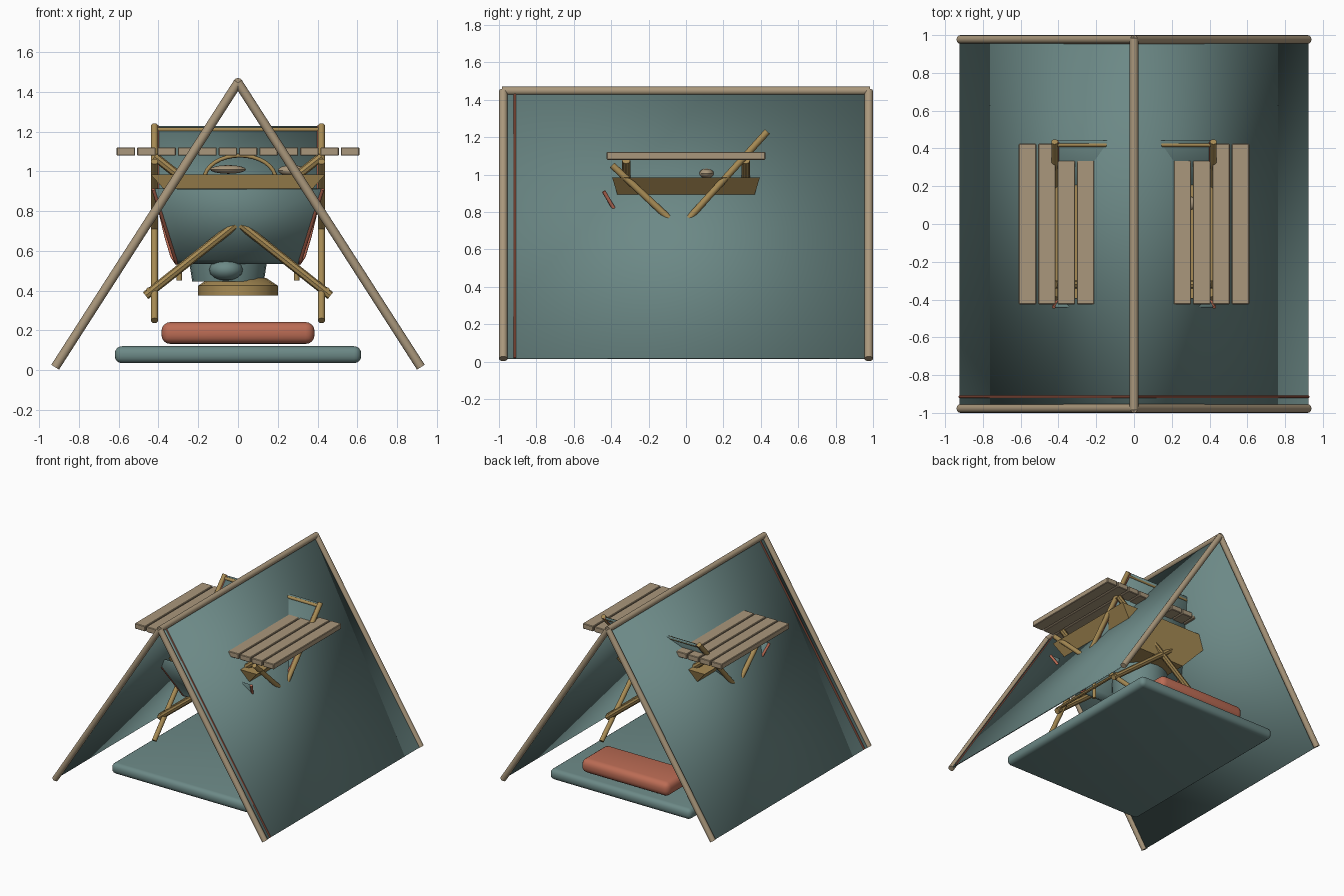
import bpy, bmesh, math
from mathutils import Vector, Matrix

if "Cube" in bpy.data.objects:
    bpy.data.objects.remove(bpy.data.objects["Cube"])


def material(name, rgb):
    m = bpy.data.materials.new(name)
    m.use_nodes = True
    m.diffuse_color = (*rgb, 1)
    m.node_tree.nodes["Principled BSDF"].inputs["Base Color"].default_value = (*rgb, 1)
    return m


CANVAS = material("canvas teal", (0.15, 0.25, 0.24))
POLE = material("pale wood", (0.40, 0.31, 0.20))
WOOD = material("golden wood", (0.39, 0.26, 0.09))
RED = material("terracotta", (0.50, 0.15, 0.09))


def finish(name, bm, mat):
    bmesh.ops.recalc_face_normals(bm, faces=bm.faces)
    for f in bm.faces:
        f.smooth = True
    me = bpy.data.meshes.new(name)
    bm.to_mesh(me)
    bm.free()
    me.set_sharp_from_angle(angle=math.radians(35))
    me.materials.append(mat)
    ob = bpy.data.objects.new(name, me)
    bpy.context.scene.collection.objects.link(ob)
    return ob


def box(name, center, size, mat, bevel=0, segments=1):
    bm = bmesh.new()
    bmesh.ops.create_cube(bm, size=1, matrix=Matrix.Translation(center) @ Matrix.Diagonal((*size, 1)))
    if bevel:
        bmesh.ops.bevel(bm, geom=bm.edges[:], offset=bevel, segments=segments, profile=0.5, affect='EDGES')
    return finish(name, bm, mat)


def rod(name, a, b, r, mat, sides=12):
    a, b = Vector(a), Vector(b)
    d = b - a
    bm = bmesh.new()
    bmesh.ops.create_cone(bm, cap_ends=True, segments=sides, radius1=r, radius2=r, depth=d.length,
                          matrix=Matrix.Translation((a + b) / 2) @ d.to_track_quat('Z', 'Y').to_matrix().to_4x4())
    return finish(name, bm, mat)


def lathe(name, profile, center, mat, sides=24):
    bm = bmesh.new()
    vs = [bm.verts.new((center[0] + r, center[1], z)) for r, z in profile]
    es = [bm.edges.new(p) for p in zip(vs, vs[1:])]
    bmesh.ops.spin(bm, geom=vs + es, cent=(*center, 0), axis=(0, 0, 1), angle=math.tau, steps=sides, use_duplicate=False)
    bmesh.ops.remove_doubles(bm, verts=bm.verts, dist=0.0005)
    return finish(name, bm, mat)


def tube(name, points, r, mat):
    cu = bpy.data.curves.new(name, 'CURVE')
    cu.dimensions = '3D'
    cu.bevel_depth = r
    cu.bevel_resolution = 2
    cu.use_fill_caps = True
    sp = cu.splines.new('POLY')
    sp.points.add(len(points) - 1)
    for p, co in zip(sp.points, points):
        p.co = (*co, 1)
    cu.materials.append(mat)
    ob = bpy.data.objects.new(name, cu)
    bpy.context.scene.collection.objects.link(ob)
    return ob


def sheet(name, rows, mat, thick):
    # Ribbon of quads between paired points, given a little thickness
    bm = bmesh.new()
    pairs = [(bm.verts.new(a), bm.verts.new(b)) for a, b in rows]
    for (a, b), (c, d) in zip(pairs, pairs[1:]):
        bm.faces.new((a, b, d, c))
    ob = finish(name, bm, mat)
    mod = ob.modifiers.new("thickness", 'SOLIDIFY')
    mod.thickness = thick
    mod.offset = 0
    return ob


# Tent frame and canvas
RIDGE = 1.447
rod("ridge_pole", (0, -0.985, RIDGE), (0, 0.985, RIDGE), 0.023, POLE)
for side, s in (("left", 1), ("right", -1)):
    for end, y in (("front", -0.977), ("back", 0.977)):
        rod(f"{end}_{side}_pole", (0, y, RIDGE), (s * 0.92, y, 0.015), 0.023, POLE)
    sheet(f"{side}_canvas", [((0, -0.965, 1.437), (0, 0.965, 1.437)),
                             ((s * 0.92, -0.965, 0.016), (s * 0.92, 0.965, 0.016))], CANVAS, 0.008)
    rod(f"{side}_canvas_cord", (s * 0.005, -0.915, 1.435), (s * 0.923, -0.915, 0.02), 0.007, RED, 8)

# Sleeping mat and pillow
box("sleeping_mat", (0, 0.06, 0.078), (1.24, 1.55, 0.085), CANVAS, 0.036, 4)
box("pillow", (0, 0.615, 0.187), (0.77, 0.33, 0.11), RED, 0.045, 4)

# Slatted table top
for i in range(12):
    box(f"table_slat_{i + 1}", ((i - 5.5) * 0.1025, 0, 1.1), (0.093, 0.85, 0.042), POLE, 0.004)

# Crossed table legs and their crossbars
for end, y in (("front", -0.32), ("back", 0.32)):
    for s in (1, -1):
        rod(f"{end}_table_leg_{'a' if s > 0 else 'b'}", (-s * 0.465, y, 0.375), (s * 0.42, y, 1.075), 0.022, WOOD, 8)
for s in (1, -1):
    rod("table_foot_bar", (s * 0.45, -0.34, 0.405), (s * 0.45, 0.34, 0.405), 0.012, WOOD, 8)

# Tapered wooden trough below the table top
bm = bmesh.new()
bmesh.ops.create_cube(bm, size=2)
for v in bm.verts:
    top = v.co.z > 0
    v.co = (v.co.x * (0.44 if top else 0.20), v.co.y * (0.395 if top else 0.315), 0.985 if top else 0.72)
finish("wooden_trough", bm, WOOD)

# Sling chair: crossed side frames, rails and fabric
for side, s in (("left", 1), ("right", -1)):
    x = s * 0.42
    rod(f"{side}_chair_back_post", (x, -0.45, 0.25), (x, 0.435, 1.23), 0.018, WOOD)
    rod(f"{side}_chair_front_post", (x, 0.46, 0.25), (x, -0.395, 1.05), 0.018, WOOD)
    rod(f"{side}_inner_strut", (s * 0.295, -0.1, 0.45), (s * 0.295, -0.1, 0.75), 0.014, WOOD)
rod("chair_back_rail", (-0.42, 0.42, 1.21), (0.42, 0.42, 1.21), 0.012, WOOD)

SLING = [(0.405, 0.438, 1.225), (0.405, 0.10, 0.86), (0.36, -0.08, 0.67), (0.33, -0.16, 0.57),
         (0.31, -0.20, 0.54), (0.315, -0.235, 0.56), (0.425, -0.44, 0.91)]
sheet("chair_sling", [((-x, y, z), (x, y, z)) for x, y, z in SLING], CANVAS, 0.012)
for side, s in (("left", 1), ("right", -1)):
    tube(f"{side}_sling_piping", [(s * x, y, z) for x, y, z in SLING], 0.010, RED)

# Bucket with rope handle, standing on a turned base
lathe("bucket", [(0, 0.445), (0.18, 0.445), (0.195, 0.54), (0.22, 0.97), (0.205, 0.97), (0.17, 0.5), (0, 0.5)],
      (-0.05, 0), CANVAS)
tube("bucket_handle", [(0.01 + 0.18 * math.cos(math.pi * k / 16), 0, 0.96 + 0.12 * math.sin(math.pi * k / 16))
                       for k in range(17)], 0.010, WOOD)
lathe("turned_base", [(0, 0.375), (0.2, 0.375), (0.2, 0.425), (0.14, 0.465), (0, 0.465)], (0, 0), WOOD, 16)

# Rounded pieces lying on and below the trough
for name, loc, size, mat in (("small_loaf", (0.27, 0.11, 1.005), (0.07, 0.04, 0.027), POLE),
                             ("flat_loaf", (-0.05, -0.05, 1.01), (0.09, 0.06, 0.022), POLE),
                             ("round_pouch", (-0.06, -0.17, 0.505), (0.085, 0.08, 0.055), CANVAS)):
    bm = bmesh.new()
    bmesh.ops.create_uvsphere(bm, u_segments=16, v_segments=8, radius=1,
                              matrix=Matrix.Translation(loc) @ Matrix.Diagonal((*size, 1)))
    finish(name, bm, mat)
